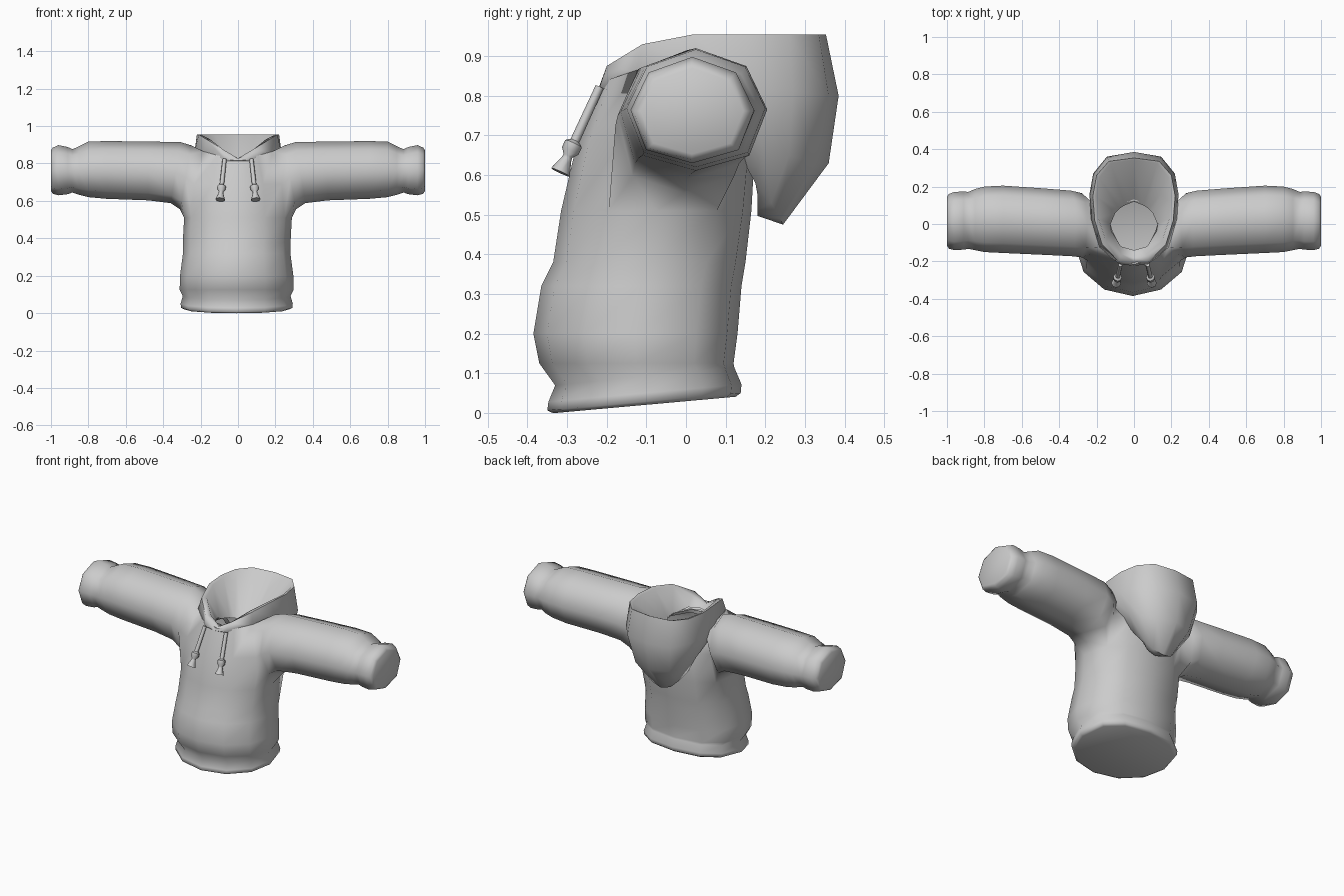
import bpy, bmesh, math
from mathutils import Vector

cloth = bpy.data.materials.new("grey cloth")
cloth.diffuse_color = (0.6, 0.6, 0.6, 1)


def skin(bm, loops, skip=()):
    """Join successive vertex loops with quads, leaving out skipped (ring, column) cells."""
    n = len(loops[0])
    for r, (a, b) in enumerate(zip(loops, loops[1:])):
        for i in range(n):
            j = (i + 1) % n
            if (r, i) not in skip:
                bm.faces.new((a[i], a[j], b[j], b[i]))


def verts(bm, rings):
    return [[bm.verts.new(p) for p in ring] for ring in rings]


def finish(bm, name, angle):
    bmesh.ops.recalc_face_normals(bm, faces=bm.faces)
    mesh = bpy.data.meshes.new(name)
    bm.to_mesh(mesh)
    bm.free()
    mesh.materials.append(cloth)
    ob = bpy.data.objects.new(name, mesh)
    bpy.context.collection.objects.link(ob)
    bpy.context.view_layer.objects.active = ob
    ob.select_set(True)
    bpy.ops.object.shade_smooth_by_angle(angle=math.radians(angle))
    ob.select_set(False)


def body_ring(z, front, back, width, tilt=0, dip=0, power=0.75):
    """Twelve-sided section, round in front and flatter behind."""
    mid, half, pts = (front + back) / 2, (back - front) / 2, []
    for i in range(12):
        a = i * math.tau / 12
        s, c = math.sin(a), -math.cos(a)
        if c > 0.01:
            c = c ** power
            s = math.copysign(abs(s) ** 0.85, s)
        shift = -0.007 if z < 0.45 else 0
        pts.append((width * s + shift, mid + half * c, z + tilt * half * c - dip * c * c))
    return pts


# Torso with flared hem, belly bulge and open neck
torso = [(0.020, -0.335, 0.125, 0.280, 0.09), (0.028, -0.35, 0.138, 0.297, 0.09),
         (0.050, -0.347, 0.14, 0.300, 0.09), (0.092, -0.33, 0.122, 0.288, 0.10),
         (0.125, -0.37, 0.12, 0.305), (0.20, -0.385, 0.13, 0.303),
         (0.32, -0.365, 0.14, 0.287), (0.38, -0.335, 0.15, 0.288),
         (0.51, -0.315, 0.165, 0.288, 0, 0, 0.65), (0.69, -0.273, 0.175, 0.27, 0, 0, 0.5),
         (0.865, -0.215, 0.15, 0.215, -0.19, 0.07, 0.6),
         (0.78, -0.145, 0.125, 0.13, -0.15)]
B, M, T = 8, 9, 10   # torso rings around the armholes
body = bmesh.new()
rows = verts(body, [body_ring(*r) for r in torso])
skin(body, rows, {(r, c) for r in (B, M) for c in (2, 3, 8, 9)})
body.faces.new(rows[0])

# Sleeves grown from the armholes: x at top, x at bottom, front, back, bottom, top
sleeve = [(0.25, 0.31, -0.178, 0.165, 0.555, 0.897), (0.31, 0.36, -0.172, 0.178, 0.588, 0.915),
          (0.48, 0.48, -0.165, 0.19, 0.603, 0.917), (0.70, 0.70, -0.155, 0.205, 0.611, 0.92),
          (0.80, 0.80, -0.15, 0.20, 0.620, 0.917), (0.85, 0.85, -0.14, 0.187, 0.633, 0.892),
          (0.885, 0.885, -0.133, 0.172, 0.645, 0.876), (0.91, 0.91, -0.137, 0.173, 0.636, 0.888),
          (0.96, 0.96, -0.14, 0.172, 0.63, 0.898), (0.99, 0.99, -0.132, 0.16, 0.638, 0.885),
          (1.00, 1.00, -0.115, 0.145, 0.653, 0.87)]
for side, col in ((1, 3), (-1, 9)):
    back, front = col + side, col - side
    hole = [rows[r][c] for r, c in ((T, col), (T, back), (M, back), (B, back),
                                    (B, col), (B, front), (M, front), (T, front))]
    rings = []
    for xt, xb, f, b, lo, hi in sleeve:
        ring = []
        for i in range(8):
            s, c = math.sin(i * math.tau / 8), math.cos(i * math.tau / 8)
            if i in (3, 5):          # slightly fuller underside
                s, c = s * 1.06, c * 1.06
            ring.append((side * ((xt + xb) / 2 + (xt - xb) / 2 * c),
                         (f + b) / 2 + (b - f) / 2 * s, (lo + hi) / 2 + (hi - lo) / 2 * c))
        rings.append(ring)
    loops = [hole] + verts(body, rings)
    skin(body, loops)
    body.faces.new(loops[-1])
finish(body, "sweater_body", 75)

# Hood: half rings from front centre to back centre, mirrored
hood = [
    [(0, -.14, .815), (.07, -.12, .81), (.12, -.04, .78), (.125, 0, .77), (.10, .06, .76), (.08, .08, .755), (.05, .10, .75), (0, .12, .75)],
    [(0, -.18, .828), (.07, -.16, .865), (.15, -.09, .93), (.19, .03, .95), (.203, .15, .95), (.185, .25, .95), (.125, .325, .95), (0, .343, .95)],
    [(0, -.20, .828), (.08, -.20, .875), (.17, -.11, .93), (.21, .02, .955), (.22, .15, .955), (.20, .26, .955), (.135, .335, .955), (0, .353, .955)],
    [(0, -.222, .815), (.07, -.218, .822), (.185, -.125, .86), (.23, .03, .87), (.238, .16, .82), (.218, .27, .81), (.145, .36, .80), (0, .385, .80)],
    [(0, -.18, .78), (.07, -.17, .78), (.14, -.08, .80), (.215, .07, .77), (.20, .19, .69), (.175, .26, .65), (.115, .325, .63), (0, .36, .63)],
    [(0, -.15, .77), (.07, -.14, .77), (.13, -.04, .77), (.175, .10, .72), (.135, .175, .58), (.10, .215, .53), (.06, .237, .49), (0, .245, .475)],
]
# Flat inner side of the hanging pouch
hood.append([(x * 0.88, min(y, 0.18), z + 0.022) for x, y, z in hood[-1]])
bm = bmesh.new()
skin(bm, verts(bm, [r + [(-x, y, z) for x, y, z in r[-2:0:-1]] for r in hood]))
finish(bm, "hood", 70)

# Drawstrings: (distance along cord, radius) turned round a slanted axis
cord = [(0, .011), (.150, .012), (.158, .023), (.178, .023), (.192, .012), (.20, .013), (.238, .026)]
for side, label in ((1, "right"), (-1, "left")):
    start = Vector((side * 0.072, -0.218, 0.822))
    axis = (Vector((side * 0.096, -0.32, 0.60)) - start).normalized()
    u = axis.cross(Vector((1, 0, 0))).normalized()
    v = axis.cross(u)
    bm = bmesh.new()
    loops = verts(bm, [[start + axis * d + r * (u * math.cos(k * math.tau / 8) + v * math.sin(k * math.tau / 8))
                        for k in range(8)] for d, r in cord])
    skin(bm, loops)
    bm.faces.new(loops[0])
    bm.faces.new(loops[-1])
    finish(bm, label + "_drawstring", 50)
